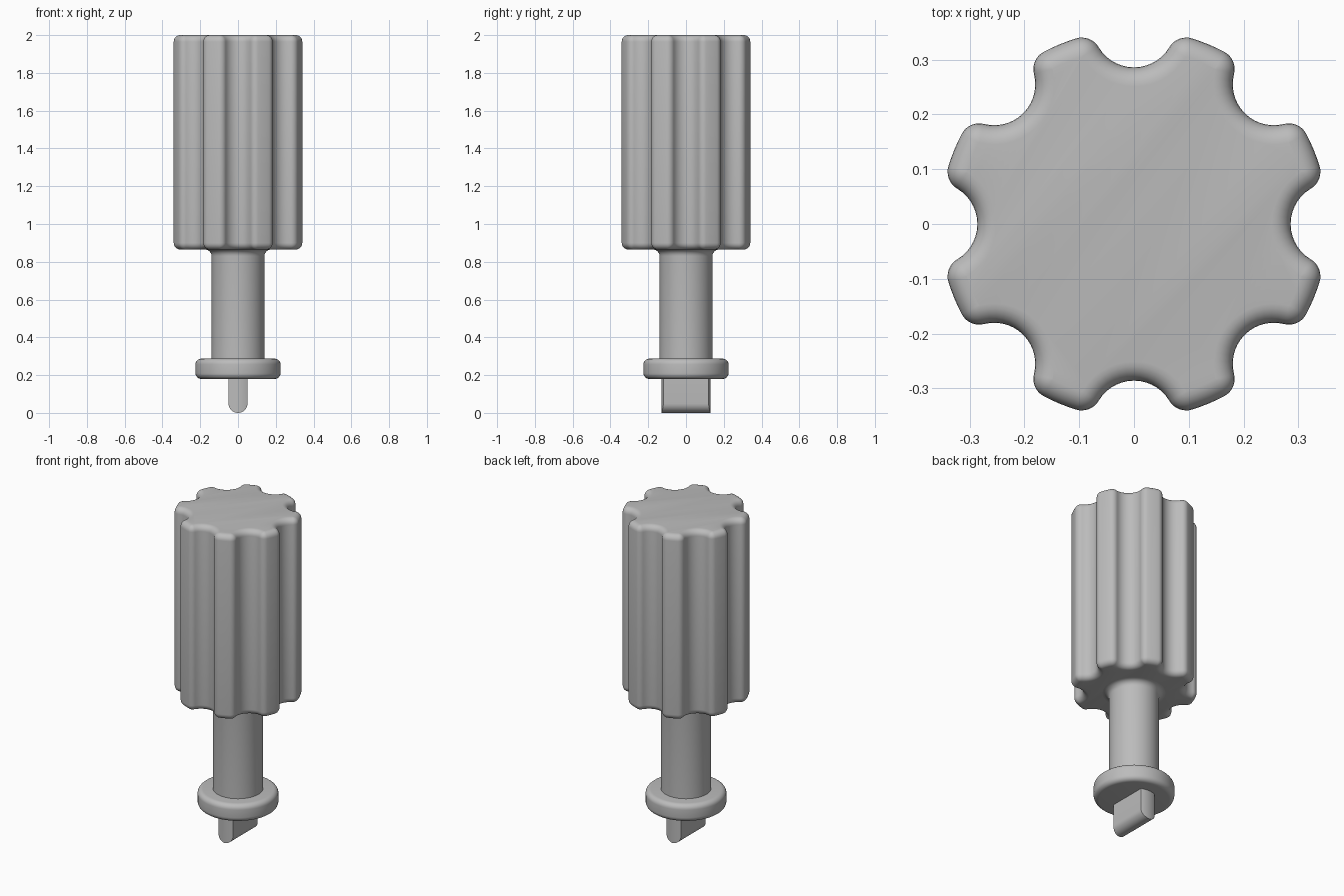
import bpy, bmesh
from math import sin, cos, pi, acos, atan2, sqrt, radians

if "Cube" in bpy.data.objects:
    bpy.data.objects.remove(bpy.data.objects["Cube"])

grey = bpy.data.materials.new("plain grey")
grey.use_nodes = True
grey.diffuse_color = (0.5, 0.5, 0.5, 1)
grey.node_tree.nodes["Principled BSDF"].inputs["Base Color"].default_value = (0.5, 0.5, 0.5, 1)


def finish(name, bm, angle=40):
    bmesh.ops.recalc_face_normals(bm, faces=bm.faces)
    mesh = bpy.data.meshes.new(name)
    bm.to_mesh(mesh)
    bm.free()
    mesh.materials.append(grey)
    obj = bpy.data.objects.new(name, mesh)
    bpy.context.collection.objects.link(obj)
    bpy.ops.object.select_all(action="DESELECT")
    obj.select_set(True)
    bpy.context.view_layer.objects.active = obj
    bpy.ops.object.shade_smooth_by_angle(angle=radians(angle))


def loft(name, rings):
    """Skin closed rings of equal length and cap both ends."""
    bm = bmesh.new()
    loops = [[bm.verts.new(p) for p in ring] for ring in rings]
    n = len(loops[0])
    for a, b in zip(loops, loops[1:]):
        for i in range(n):
            j = (i + 1) % n
            bm.faces.new((a[i], a[j], b[j], b[i]))
    bm.faces.new(loops[0][::-1])
    bm.faces.new(loops[-1])
    finish(name, bm)


def arc(cx, cy, r, a0, a1, n):
    return [(cx + r * cos(a0 + (a1 - a0) * i / n), cy + r * sin(a0 + (a1 - a0) * i / n))
            for i in range(n + 1)]


def revolve(name, profile, n=64):
    loft(name, [[(r * cos(2 * pi * i / n), r * sin(2 * pi * i / n), z) for i in range(n)]
                for r, z in profile])


# Fluted handle: outer circle, eight round grooves, filleted lobe corners
OUTER, GROOVE_AT, GROOVE, FILLET = 0.355, 0.361, 0.075, 0.036
reach = OUTER - FILLET
turn = acos((reach**2 + GROOVE_AT**2 - (GROOVE + FILLET)**2) / (2 * reach * GROOVE_AT))
fx, fy = reach * cos(turn), reach * sin(turn)
contact = atan2(fy, fx - GROOVE_AT)


def handle_ring(inset, z):
    groove = arc(GROOVE_AT, 0, GROOVE + inset, 2 * pi - contact, contact, 14)
    corner = arc(fx, fy, FILLET - inset, contact - pi, turn - 2 * pi, 8)
    corner = arc(fx, fy, FILLET - inset, contact + pi, turn + 2 * pi, 8)
    land = arc(0, 0, OUTER - inset, turn, pi / 4 - turn, 4)
    mirror = [(x, -y) for x, y in corner[::-1]]
    sector = mirror + groove[1:-1] + corner + land[1:-1]
    return [(x * cos(a) - y * sin(a), x * sin(a) + y * cos(a), z)
            for a in (k * pi / 4 for k in range(8)) for x, y in sector]


EDGE, LOW, HIGH = 0.035, 0.865, 2.0
steps = [i * pi / 12 for i in range(7)]
rings = [handle_ring(EDGE * (1 - sin(t)), LOW + EDGE * (1 - cos(t))) for t in steps]
rings += [handle_ring(EDGE * (1 - cos(t)), HIGH - EDGE * (1 - sin(t))) for t in steps]
loft("handle", rings)

# Shaft flaring into the underside of the handle
revolve("shaft", [(0.14, 0.28)] + arc(0.175, 0.83, 0.035, pi, pi / 2, 6) + [(0.175, 0.88)])

# Rounded collar
revolve("collar", arc(0.195, 0.21, 0.03, -pi / 2, 0, 6) + arc(0.195, 0.257, 0.03, 0, pi / 2, 6))

# Blade: thin slab with a rounded tip and ends curved about the shaft axis
HALF, RADIUS = 0.05, 0.13
blade = []
for i in range(17):
    t = -pi / 2 + pi * i / 16
    x, low = HALF * sin(t), HALF * (1 - cos(t))
    y = sqrt(RADIUS**2 - x**2)
    blade.append([(x, -y, low), (x, y, low), (x, y, 0.2), (x, -y, 0.2)])
loft("blade", blade)
